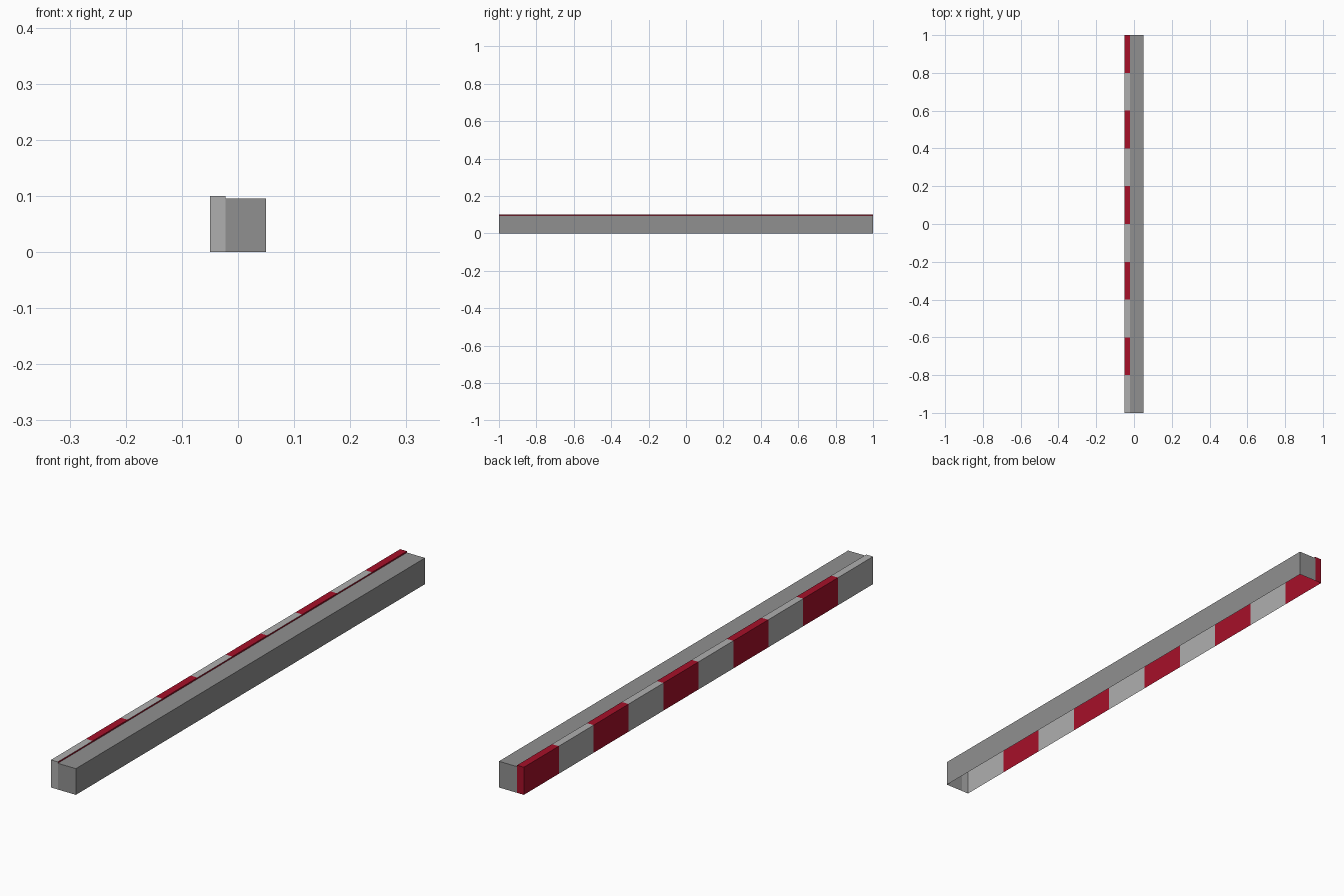
import bpy

if "Cube" in bpy.data.objects:
    bpy.data.objects.remove(bpy.data.objects["Cube"])

LEFT, STEP, RIGHT = -0.05, -0.0225, 0.05
LIP_Z, BODY_Z = 0.10, 0.095
HALF, COUNT = 1.0, 10


def material(name, rgb):
    mat = bpy.data.materials.new(name)
    mat.diffuse_color = (*rgb, 1)
    mat.use_nodes = True
    mat.node_tree.nodes["Principled BSDF"].inputs["Base Color"].default_value = mat.diffuse_color
    return mat


def sheet(name, profile, y0, y1, mat, cap_start=None, cap_end=None):
    """Sweep an open x/z profile along y, with optional end caps."""
    n = len(profile)
    verts = [(x, y, z) for y in (y0, y1) for x, z in profile]
    faces = [(i, i + 1, n + i + 1, n + i) for i in range(n - 1)]
    for cap, y in ((cap_start, y0), (cap_end, y1)):
        if cap:
            k = len(verts)
            verts += [(x, y, z) for x, z in cap]
            ring = list(range(k, k + len(cap)))
            faces.append(ring[::-1] if y == y0 else ring)
    mesh = bpy.data.meshes.new(name)
    mesh.from_pydata(verts, [], faces)
    # flip the swept faces so they point outwards
    for poly in mesh.polygons[:n - 1]:
        poly.flip()
    mesh.update()
    mesh.materials.append(mat)
    obj = bpy.data.objects.new(name, mesh)
    bpy.context.collection.objects.link(obj)
    # caps outward: front faces -y, back faces +y
    for poly in mesh.polygons[n - 1:]:
        want = -1 if poly.center.y < (y0 + y1) / 2 else 1
        if poly.normal.y * want < 0:
            poly.flip()
    # swept faces outward from the middle of the beam
    for poly in mesh.polygons[:n - 1]:
        c = poly.center
        if poly.normal.x * c.x + poly.normal.z * c.z < 0 and name != "lip_step":
            poly.flip()
        if name == "lip_step" and poly.normal.x < 0:
            poly.flip()
    mesh.update()
    return obj


red = material("red_paint", (0.38, 0.005, 0.022))
light = material("light_concrete", (0.43, 0.43, 0.43))
grey = material("grey_concrete", (0.28, 0.28, 0.28))

# Plain kerb body: top and right side, closed ends, open underneath
body_cap = [(STEP, 0), (STEP, BODY_Z), (RIGHT, BODY_Z), (RIGHT, 0)]
sheet("kerb_body", body_cap[1:], -HALF, HALF, grey, body_cap, body_cap)

# Small red riser between the body and the raised lip
sheet("lip_step", [(STEP, LIP_Z), (STEP, BODY_Z)], -HALF, HALF, red)

# Alternating painted blocks: outer side and top of the lip
lip = [(LEFT, 0), (LEFT, LIP_Z), (STEP, LIP_Z)]
lip_cap = lip + [(STEP, 0)]
length = 2 * HALF / COUNT
for i in range(COUNT):
    y = -HALF + i * length
    sheet(f"lip_block_{i + 1}", lip, y, y + length, red if i % 2 else light,
          lip_cap if i == 0 else None, lip_cap if i == COUNT - 1 else None)
